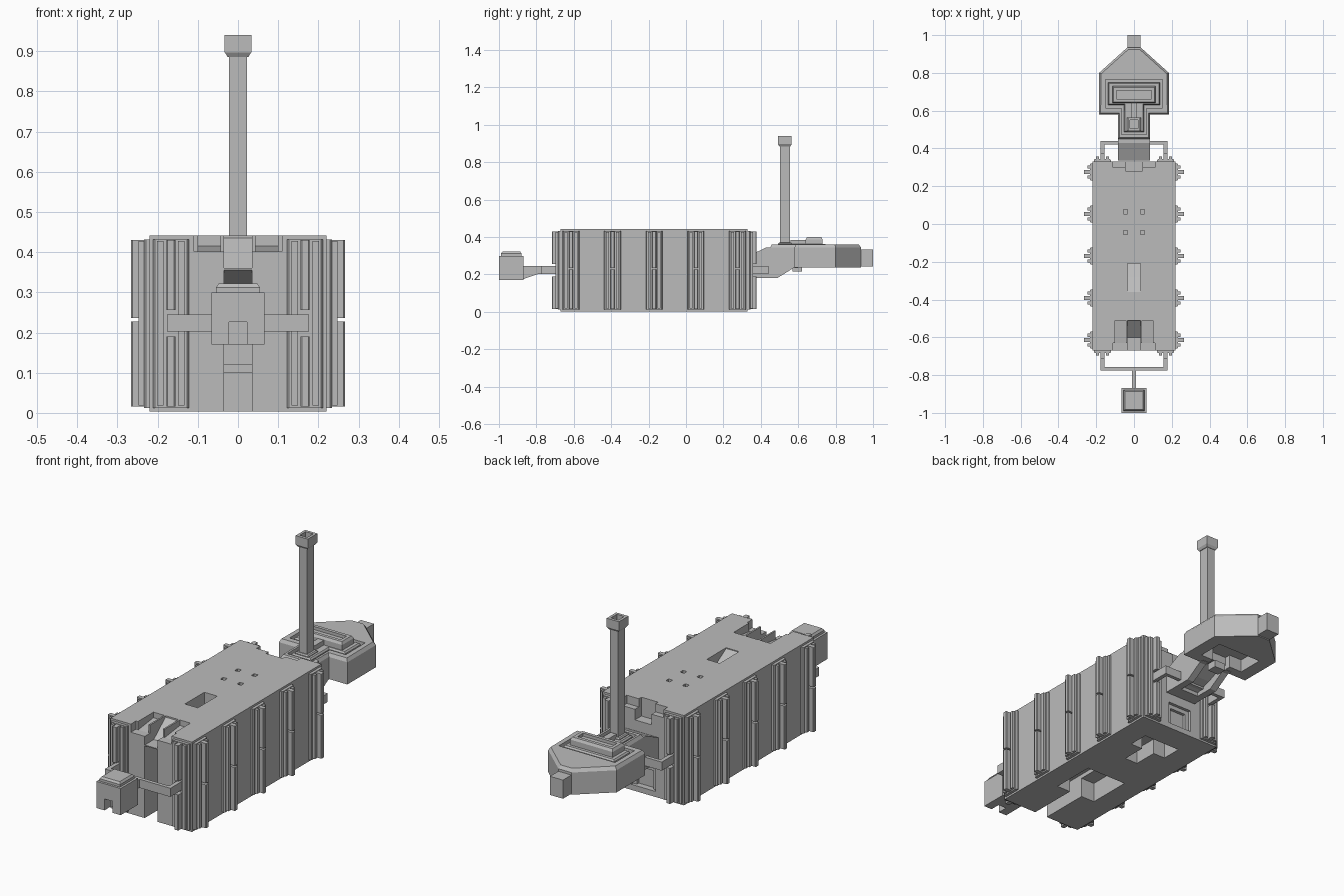
import bpy, bmesh
from mathutils import Vector

if "Cube" in bpy.data.objects:
    bpy.data.objects.remove(bpy.data.objects["Cube"])

grey = bpy.data.materials.new("mid grey")
grey.diffuse_color = (0.5, 0.5, 0.5, 1)
grey.use_nodes = True
grey.node_tree.nodes["Principled BSDF"].inputs["Base Color"].default_value = grey.diffuse_color


def finish(name, bm):
    bmesh.ops.recalc_face_normals(bm, faces=bm.faces)
    me = bpy.data.meshes.new(name)
    bm.to_mesh(me)
    bm.free()
    me.materials.append(grey)
    ob = bpy.data.objects.new(name, me)
    bpy.context.collection.objects.link(ob)
    return ob


def prism(name, pts, axis, a, b, taper=0.0, rise=0.0):
    """Extrude a 2D outline along an axis; optional chamfered far end."""
    place = {'x': lambda p, t: (t, p[0], p[1]),
             'y': lambda p, t: (p[0], t, p[1]),
             'z': lambda p, t: (p[0], p[1], t)}[axis]
    bm = bmesh.new()
    face = bm.faces.new([bm.verts.new(place(p, a)) for p in pts])
    ext = bmesh.ops.extrude_face_region(bm, geom=[face])
    d = Vector(place((0, 0), b - a))
    bmesh.ops.translate(bm, vec=d, verts=[v for v in ext['geom'] if isinstance(v, bmesh.types.BMVert)])
    if taper:
        bmesh.ops.recalc_face_normals(bm, faces=bm.faces)
        cap = max(bm.faces, key=lambda f: f.calc_center_median().dot(d))
        bmesh.ops.inset_region(bm, faces=[cap], thickness=taper)
        bmesh.ops.translate(bm, vec=d.normalized() * rise, verts=cap.verts)
    return finish(name, bm)


def rect(x0, x1, y0, y1):
    return [(x0, y0), (x1, y0), (x1, y1), (x0, y1)]


def box(name, x, y, z, taper=0.0, rise=0.0):
    return prism(name, rect(*x, *y), 'z', z[0], z[1], taper, rise)


def cut(target, cutters):
    bpy.context.view_layer.objects.active = target
    for c in cutters:
        c.hide_render = True
        m = target.modifiers.new("cut", 'BOOLEAN')
        m.operation, m.solver, m.object = 'DIFFERENCE', 'EXACT', c
        bpy.ops.object.modifier_apply(modifier=m.name)
        bpy.data.objects.remove(c)


def tee(w, y_mid, y_top, stem, y_bot):
    """T outline seen from above."""
    return [(-stem, y_bot), (stem, y_bot), (stem, y_mid), (w, y_mid),
            (w, y_top), (-w, y_top), (-w, y_mid), (-stem, y_mid)]


# Main block
body = box("main_block", (-.22, .22), (-.67, .33), (.003, .442))
cuts = []
# Small square sockets on the roof
for x in (-.045, .045):
    for y in (-.045, .065):
        cuts.append(box("c", (x - .011, x + .011), (y - .011, y + .011), (.42, .5)))
# Ramped roof pit
cuts.append(prism("c", [(-.36, .445), (-.36, .438), (-.28, .39), (-.21, .36), (-.21, .445)], 'x', -.035, .035))
# Front roof notches and sloped centre channel
for s in (-1, 1):
    x = sorted((s * .043, s * .1))
    cuts.append(prism("c", [(-.63, .40), (-.51, .415), (-.51, .46), (-.63, .46)], 'x', *x))
cuts.append(box("c", (-.11, .11), (-.7, -.63), (.402, .5)))
cuts.append(prism("c", [(-.7, .36), (-.6, .36), (-.51, .435), (-.51, .46), (-.7, .46)], 'x', -.035, .035))
cuts.append(prism("c", [(-.7, -.1), (-.56, -.1), (-.56, .30), (-.7, .37)], 'x', -.035, .035))
# Rear roof notch, pocket and doorway
cuts.append(box("c", (-.11, .11), (.30, .4), (.402, .5)))
cuts.append(box("c", (-.045, .045), (.28, .4), (.35, .5)))
cuts.append(box("c", (-.065, .065), (.315, .4), (.03, .14)))
cuts.append(box("c", (-.045, .045), (.30, .4), (.03, .12)))
# Underside channels
cuts.append(box("c", (-.035, .035), (-.7, -.3), (-.1, .12)))
cuts.append(box("c", (-.11, .11), (-.42, -.2), (-.1, .10)))
cuts.append(prism("c", tee(.1, .1, .2, .035, -.02), 'z', -.1, .08))
cut(body, cuts)


# Clamp ribs: base plate plus two clip strips, on any of the four walls
def rib(name, c, wall, out, axis):
    def outline(half, d0, d1, ch):
        pts = [(-half, d0), (half, d0), (half, d1 - ch), (half - ch, d1), (ch - half, d1), (-half, d1 - ch)]
        if axis == 'x':
            return [(wall + out * d, c + t) for t, d in pts]
        return [(c + t, wall + out * d) for t, d in pts]
    half = .045
    prism(name + "_plate", outline(half, -.005, .014, .005), 'z', .012, .432)
    for t in (-.026, .026):
        pts = [(t - .008, .01), (t + .008, .01), (t + .008, .027), (t - .008, .027)]
        pts = [(wall + out * d, c + u) if axis == 'x' else (c + u, wall + out * d) for u, d in pts]
        prism(name + "_rail", pts, 'z', .018, .428)
    for z0, z1 in ((.016, .228), (.236, .430)):
        if axis == 'y':
            z0, z1 = (.016, .19) if z0 < .1 else (.256, .430)
        prism(name + "_strip", outline(.011, .01, .046, .003), 'z', z0, z1)


for s in (-1, 1):
    for i in range(5):
        rib("side_rib", -.615 + i * .2225, s * .22, s, 'x')
    rib("front_rib", s * .167, -.67, -1, 'y')
    rib("rear_rib", s * .167, .33, 1, 'y')
    # Arms of the two U shaped brackets
    x = sorted((s * .157, s * .177))
    box("front_bracket_arm", x, (-.775, -.68), (.203, .245))
    box("rear_bracket_arm", x, (.34, .44), (.203, .245))
box("front_bracket_bar", (-.177, .177), (-.775, -.757), (.203, .245))
box("rear_bracket_bar", (-.177, .177), (.422, .44), (.203, .245))

# Front link and small box
prism("front_link", [(-.76, .245), (-.76, .203), (-.79, .203), (-.88, .172), (-.88, .245)], 'x', -.01, .01)
fbox = box("front_box", (-.066, .066), (-1, -.868), (.17, .30))
cut(fbox, [box("c", (-.022, .022), (-1.1, -.95), (.1, .226))])
box("front_box_lid", (-.055, .055), (-.989, -.879), (.295, .312), .01, .01)

# Rear head: neck, hull and nose
neck = prism("head_neck", [(.335, .30), (.335, .182), (.49, .182), (.575, .235), (.60, .235), (.60, .345),
                           (.46, .345), (.43, .345)], 'x', -.085, .085)
cut(neck, [prism("c", [(.40, .1), (.40, .20), (.48, .225), (.56, .26), (.62, .26), (.62, .1)], 'x', -.05, .05)])
hull = prism("head_hull", [(-.085, .45), (.085, .45), (.085, .58), (.185, .58), (.185, .80), (.035, .935),
                           (-.035, .935), (-.185, .80), (-.185, .58), (-.085, .58)], 'z', .237, .345, .012, .016)
cut(hull, [prism("c", tee(.152, .615, .765, .066, .475), 'z', .342, .5),
           prism("c", tee(.12, .63, .76, .05, .5), 'z', .1, .30),
           prism("c", [(.4, .1), (.4, .19), (.49, .185), (.575, .238), (.575, .1)], 'x', -.2, .2)])
box("head_nose", (-.035, .035), (.92, 1), (.242, .333))
box("head_under_tab", (-.03, .03), (.57, .62), (.215, .25))

# Stepped deck and raised panel on the head
prism("head_deck_step", tee(.137, .63, .75, .052, .488), 'z', .34, .354, .008, .008)
panel = box("head_panel", (-.115, .115), (.64, .73), (.355, .388), .01, .012)
cut(panel, [box("c", (-.092, .092), (.663, .707), (.385, .5))])
box("head_panel_stem", (-.016, .016), (.56, .65), (.355, .385))

# Mast with flared hollow head
box("mast_collar", (-.036, .036), (.493, .565), (.355, .365), .006, .006)
mast = box("mast", (-.022, .022), (.502, .555), (.355, .885))
prism("mast_flare", rect(-.033, .033, .492, .565), 'z', .90, .897, .011, .012)
cap = box("mast_cap", (-.033, .033), (.492, .565), (.898, .94))
cut(cap, [box("c", (-.02, .02), (.506, .551), (.91, 1))])
